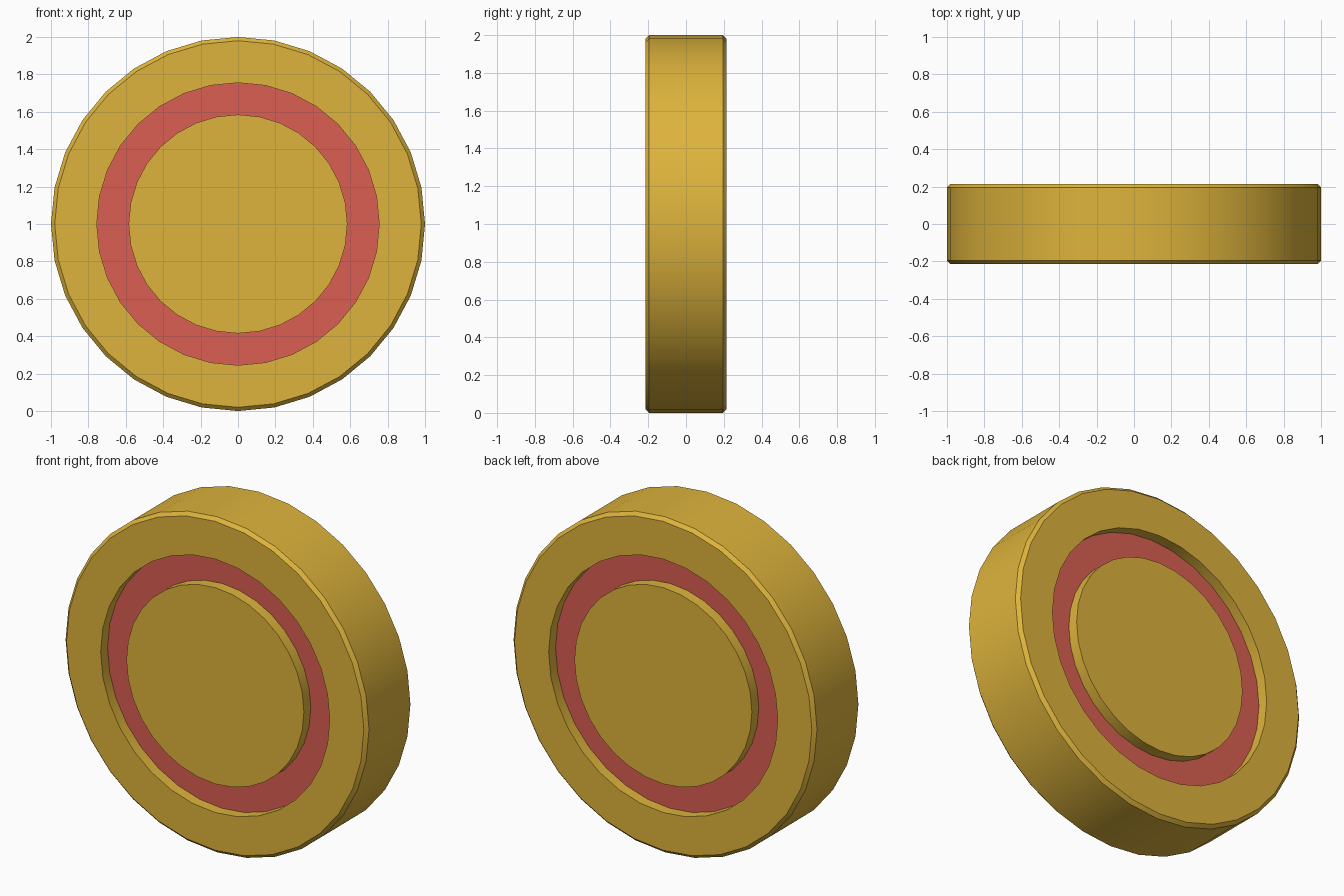
import bpy, bmesh, math

if "Cube" in bpy.data.objects:
    bpy.data.objects.remove(bpy.data.objects["Cube"])

SIDES = 32
R, HALF, BEVEL = 1.0, 0.215, 0.02
GROOVE_IN, GROOVE_OUT, DEPTH = 0.585, 0.755, 0.065


def material(name, rgb):
    m = bpy.data.materials.new(name)
    m.diffuse_color = (*rgb, 1.0)
    m.use_nodes = True
    m.node_tree.nodes["Principled BSDF"].inputs["Base Color"].default_value = m.diffuse_color
    return m


gold = material("gold", (0.73, 0.456, 0.045))
red = material("red", (0.70, 0.114, 0.084))

# Half profile (radius, distance from middle plane), from centre to rim, then mirrored
half = [
    (GROOVE_IN, HALF), (GROOVE_IN, HALF - DEPTH),
    (GROOVE_OUT, HALF - DEPTH), (GROOVE_OUT, HALF),
    (R - BEVEL, HALF), (R, HALF - BEVEL),
]
profile = [(r, -d) for r, d in half] + [(r, d) for r, d in reversed(half)]

# Turn the profile around the y axis
bm = bmesh.new()
rings = []
for r, y in profile:
    ring = []
    for i in range(SIDES):
        a = 2 * math.pi * i / SIDES
        ring.append(bm.verts.new((r * math.sin(a), y, R + r * math.cos(a))))
    rings.append(ring)

floors = (1, len(profile) - 3)  # groove floors on front and back
for k in range(len(rings) - 1):
    for i in range(SIDES):
        j = (i + 1) % SIDES
        f = bm.faces.new((rings[k][i], rings[k][j], rings[k + 1][j], rings[k + 1][i]))
        f.material_index = 1 if k in floors else 0

# Centre discs
bm.faces.new(rings[0])
bm.faces.new(rings[-1])
bmesh.ops.recalc_face_normals(bm, faces=bm.faces[:])

mesh = bpy.data.meshes.new("coin")
bm.to_mesh(mesh)
bm.free()
mesh.materials.append(gold)
mesh.materials.append(red)
coin = bpy.data.objects.new("coin", mesh)
bpy.context.collection.objects.link(coin)

# Smooth round walls, crisp edges
bpy.context.view_layer.objects.active = coin
coin.select_set(True)
bpy.ops.object.shade_smooth_by_angle(angle=math.radians(30))
